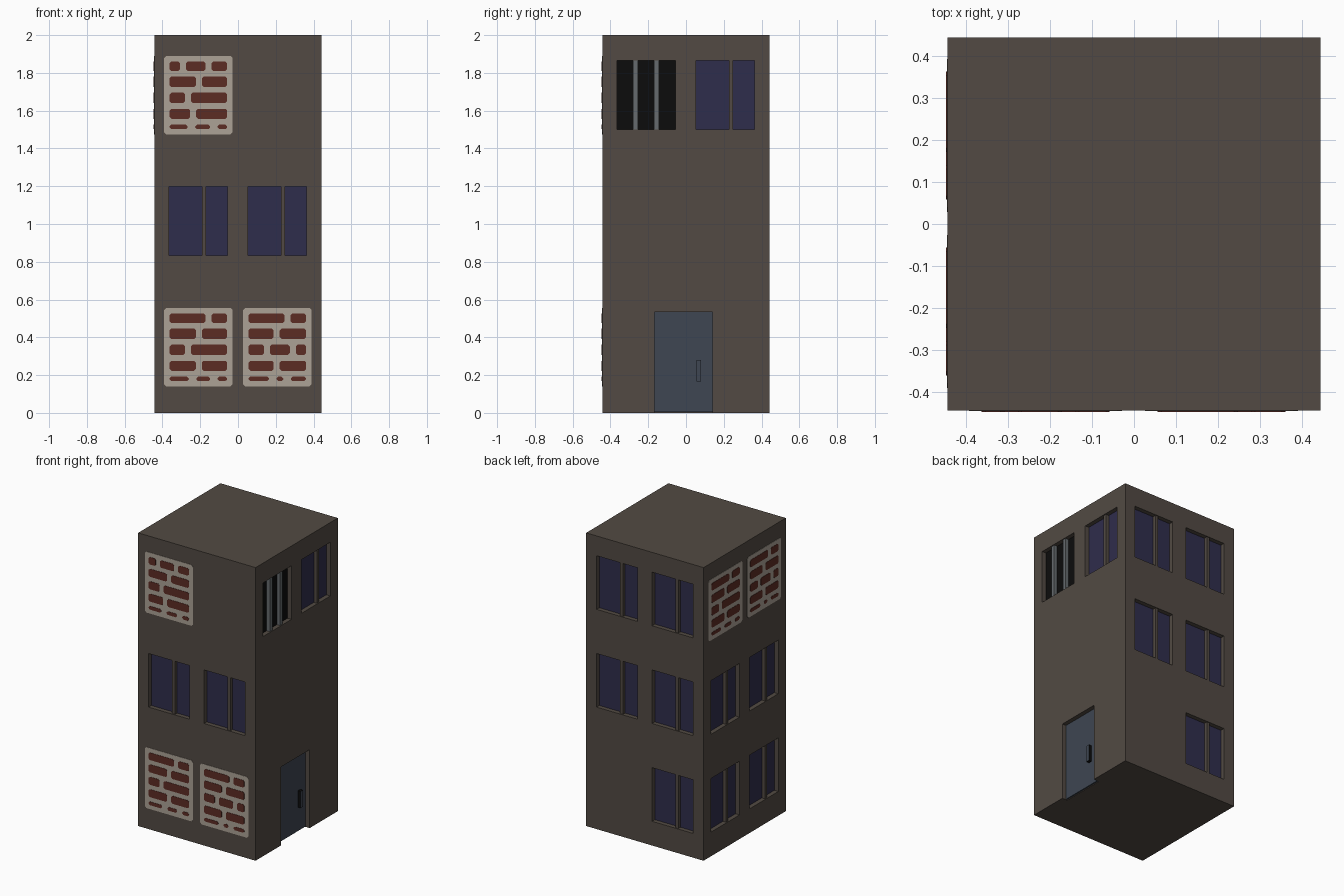
import bpy, bmesh
from mathutils import Vector

if "Cube" in bpy.data.objects:
    bpy.data.objects.remove(bpy.data.objects["Cube"])

H = 0.443          # half width of the tower
HEIGHT = 2.0
DEPTH = 0.03       # window and door recess


def material(name, r, g, b):
    lin = lambda c: ((c / 255 + 0.055) / 1.055) ** 2.4 if c > 10 else c / 255 / 12.92
    m = bpy.data.materials.new(name)
    m.diffuse_color = (lin(r), lin(g), lin(b), 1)
    m.use_nodes = True
    m.node_tree.nodes["Principled BSDF"].inputs["Base Color"].default_value = m.diffuse_color
    return m


WALL = material("brown wall", 82, 74, 67)
GLASS = material("dark blue glass", 47, 45, 76)
MORTAR = material("pale mortar", 172, 162, 150)
BRICK = material("red brick", 92, 44, 36)
DOOR = material("slate door", 62, 70, 82)
STEEL = material("grey steel", 102, 107, 110)
BLACK = material("black", 12, 12, 12)

# Each side: outward normal and the direction that is "right" seen from outside
SIDES = {"front": ((0, -1, 0), (1, 0, 0)), "right": ((1, 0, 0), (0, 1, 0)),
         "back": ((0, 1, 0), (-1, 0, 0)), "left": ((-1, 0, 0), (0, -1, 0))}


def prism(bm, side, outline, d0, d1):
    """Extrude an outline on a wall from offset d0 to d1 (positive = outward)."""
    n, r = (Vector(v) for v in SIDES[side])
    loops = [[bm.verts.new(n * (H + d) + r * u + Vector((0, 0, z))) for u, z in outline]
             for d in (d0, d1)]
    k = len(outline)
    bm.faces.new(loops[0][::-1])
    bm.faces.new(loops[1])
    for i in range(k):
        j = (i + 1) % k
        bm.faces.new((loops[0][i], loops[0][j], loops[1][j], loops[1][i]))


def rect(u0, u1, z0, z1):
    return [(u0, z0), (u1, z0), (u1, z1), (u0, z1)]


def chamfered(u0, u1, z0, z1, c):
    return [(u0 + c, z0), (u1 - c, z0), (u1, z0 + c), (u1, z1 - c),
            (u1 - c, z1), (u0 + c, z1), (u0, z1 - c), (u0, z0 + c)]


def finish(bm, name, *mats):
    bmesh.ops.recalc_face_normals(bm, faces=bm.faces)
    me = bpy.data.meshes.new(name)
    bm.to_mesh(me)
    bm.free()
    for m in mats:
        me.materials.append(m)
    ob = bpy.data.objects.new(name, me)
    bpy.context.collection.objects.link(ob)
    return ob


# Layout: (side, column, floor)
COL = (-0.21, 0.208)
FLOOR = (0.348, 1.015, 1.682)
WINDOWS = ([("front", c, 1) for c in (0, 1)] + [("right", 1, 2)] +
           [("back", c, f) for f in (1, 2) for c in (0, 1)] + [("back", 1, 0)] +
           [("left", c, f) for f in (0, 1) for c in (0, 1)])
BRICKED = [("front", 0, 2, 0), ("front", 0, 0, 1), ("front", 1, 0, 2),
           ("left", 0, 2, 1), ("left", 1, 2, 2)]
BARRED = ("right", 0, 2)


def opening(c, f):
    u, z = COL[c], FLOOR[f]
    return u - 0.154, u + 0.154, z - 0.183, z + 0.183


cut, glass, mullion = bmesh.new(), bmesh.new(), bmesh.new()

# Windows: recess, two panes, off-centre mullion
for side, c, f in WINDOWS:
    u0, u1, z0, z1 = opening(c, f)
    prism(cut, side, rect(u0, u1, z0, z1), -DEPTH - 0.005, 0.05)
    prism(glass, side, rect(u0, u1, z0, z1), -DEPTH - 0.005, -DEPTH)
    prism(mullion, side, rect(u0 + 0.173, u0 + 0.194, z0, z1), -DEPTH, -0.006)
finish(glass, "window_panes", GLASS)
finish(mullion, "window_mullions", WALL)

# Barred window
side, c, f = BARRED
u0, u1, z0, z1 = opening(c, f)
prism(cut, side, rect(u0, u1, z0, z1), -DEPTH - 0.005, 0.05)
bm = bmesh.new()
prism(bm, side, rect(u0, u1, z0, z1), -DEPTH - 0.005, -DEPTH)
finish(bm, "dark_opening", BLACK)
bm = bmesh.new()
for u in (-0.267, -0.157):
    prism(bm, side, rect(u - 0.013, u + 0.013, z0, z1), -DEPTH, -0.006)
finish(bm, "window_bars", STEEL)

# Door and handle
prism(cut, "right", rect(-0.168, 0.14, -0.05, 0.535), -DEPTH - 0.01, 0.05)
bm = bmesh.new()
prism(bm, "right", rect(-0.168, 0.14, 0.004, 0.535), -DEPTH - 0.01, -DEPTH)
finish(bm, "door", DOOR)
bm = bmesh.new()
prism(bm, "right", rect(0.055, 0.08, 0.167, 0.28), -DEPTH, -0.008)
handle = finish(bm, "door_handle", BLACK, DOOR)
for p in handle.data.polygons:
    p.material_index = 1 if p.normal.x > 0.9 else 0

# Tower body with the recesses cut out
bm = bmesh.new()
prism(bm, "front", rect(-H, H, 0, HEIGHT), -2 * H, 0)
tower = finish(bm, "tower_walls", WALL)
cutter = finish(cut, "recess_cutter", WALL)
cutter.hide_render = True
mod = tower.modifiers.new("recesses", "BOOLEAN")
mod.object = cutter
mod.solver = "EXACT"
bpy.context.view_layer.objects.active = tower
bpy.ops.object.modifier_apply(modifier=mod.name)
bpy.data.objects.remove(cutter)

# Bricked-up windows: mortar plates with rows of bricks split at fractions of the width
ROWS = ((0.178, 0.128), (0.098, 0.044), (0.013, -0.041), (-0.072, -0.125), (-0.156, -0.18))
SPLITS = (((0.23, 0.68), (0.51,), (0.32,), (0.41,), (0.38, 0.77)),
          ((0.68,), (0.51,), (0.32,), (0.51,), (0.40, 0.77)),
          ((0.68,), (0.49,), (0.32, 0.77), (0.49,), (0.42, 0.67)))
plates, bricks = bmesh.new(), bmesh.new()
for side, c, f, pattern in BRICKED:
    u, z = COL[c], FLOOR[f]
    prism(plates, side, chamfered(u - 0.182, u + 0.182, z - 0.208, z + 0.208, 0.012), -0.004, 0.002)
    left, width = u - 0.152, 0.304
    for i, ((top, bottom), cuts) in enumerate(zip(ROWS, SPLITS[pattern])):
        gap = 0.016 if i < 4 else 0.02
        edges = (-gap / width,) + tuple(cuts) + (1 + gap / width,)
        for a, b in zip(edges, edges[1:]):
            prism(bricks, side, chamfered(left + a * width + gap, left + b * width - gap,
                                          z + bottom, z + top, 0.009), 0, 0.004)
finish(plates, "mortar_panels", MORTAR)
finish(bricks, "bricks", BRICK)
